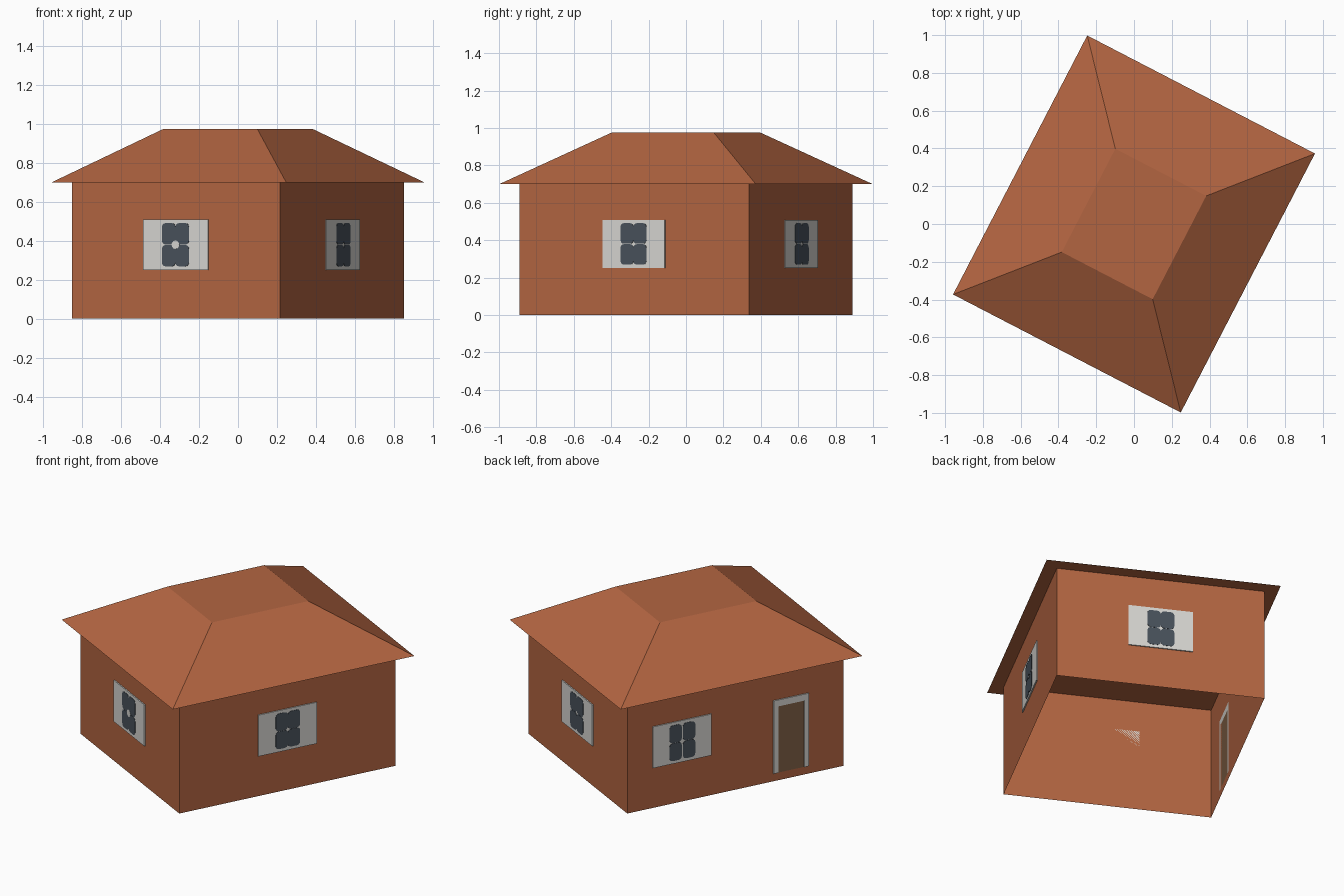
import bpy, bmesh, math
from mathutils import Matrix, Vector

cube = bpy.data.objects.get("Cube")
if cube:
    bpy.data.objects.remove(cube, do_unlink=True)

TURN = Matrix.Rotation(math.radians(-27.4), 4, 'Z')   # house stands turned on its plot
HALF_W, HALF_L, EAVE, TOP = 0.602, 0.69, 0.70, 0.975


def material(name, rgb):
    m = bpy.data.materials.new(name)
    m.use_nodes = True
    m.diffuse_color = (*rgb, 1)
    bsdf = m.node_tree.nodes["Principled BSDF"]
    bsdf.inputs["Base Color"].default_value = (*rgb, 1)
    bsdf.inputs["Roughness"].default_value = 0.8
    return m


CLAY = material("terracotta", (0.45, 0.13, 0.053))
WHITE = material("off_white", (0.68, 0.67, 0.64))
GLASS = material("slate_glass", (0.065, 0.083, 0.105))
WOOD = material("brown_wood", (0.21, 0.115, 0.06))


def finish(bm, name, mat, matrix):
    bmesh.ops.recalc_face_normals(bm, faces=bm.faces[:])
    mesh = bpy.data.meshes.new(name)
    bm.to_mesh(mesh)
    bm.free()
    mesh.materials.append(mat)
    ob = bpy.data.objects.new(name, mesh)
    bpy.context.collection.objects.link(ob)
    ob.matrix_world = matrix
    return ob


def frustum(name, low, high, z0, z1, caps):
    """Four-sided body between two rectangles, open or capped."""
    bm = bmesh.new()
    rings = [[bm.verts.new((sx * w, sy * l, z))
              for sx, sy in ((-1, -1), (1, -1), (1, 1), (-1, 1))]
             for (w, l), z in ((low, z0), (high, z1))]
    for i in range(4):
        j = (i + 1) % 4
        bm.faces.new((rings[0][i], rings[0][j], rings[1][j], rings[1][i]))
    if caps:
        for ring in rings:
            bm.faces.new(ring)
    return finish(bm, name, CLAY, TURN)


def plate(name, outlines, mat, side, near, far):
    """Thin plates on a wall; outlines are (along, height) polygons."""
    dist = HALF_W if side % 2 else HALF_L
    bm = bmesh.new()
    for outline in outlines:
        face = bm.faces.new([bm.verts.new((s, -dist - near, z)) for s, z in outline])
        out = bmesh.ops.extrude_face_region(bm, geom=[face])
        moved = [v for v in out["geom"] if isinstance(v, bmesh.types.BMVert)]
        bmesh.ops.translate(bm, verts=moved, vec=Vector((0, near - far, 0)))
    return finish(bm, name, mat, TURN @ Matrix.Rotation(side * math.pi / 2, 4, 'Z'))


def rect(s, z, w, h):
    return [(s - w / 2, z - h / 2), (s + w / 2, z - h / 2),
            (s + w / 2, z + h / 2), (s - w / 2, z + h / 2)]


def rounded(s, z, w, h, r):
    """Rectangle with rounded corners."""
    pts = []
    for k, (sx, sz) in enumerate(((1, 1), (-1, 1), (-1, -1), (1, -1))):
        for step in range(4):
            a = (k + step / 3) * math.pi / 2
            pts.append((s + sx * (w / 2 - r) + r * math.cos(a),
                        z + sz * (h / 2 - r) + r * math.sin(a)))
    return pts


def window(label, side, s, gap=0.0):
    z = 0.38
    plate(label + "_window_frame", [rect(s, z, 0.375, 0.258)], WHITE, side, 0, 0.007)
    panes = [rounded(s + sx * (0.039 + gap), z + sz * 0.056, 0.078, 0.11, 0.02)
             for sx in (-1, 1) for sz in (-1, 1)]
    plate(label + "_window_panes", panes, GLASS, side, 0.007, 0.009)


# Wall shell (open below) and hipped roof with a flat crown and soffit
frustum("walls", (HALF_W, HALF_L), (HALF_W, HALF_L), 0, EAVE, False)
frustum("roof", (0.679, 0.772), (0.271, 0.308), EAVE, TOP, True)

# Windows, one on each wall
window("front", 0, 0)
window("side", 1, 0)
window("back", 2, 0)
window("door_side", 3, -0.342, 0.004)

# Small round boss in the middle of the front window
boss = [(0.022 * math.cos(a * math.pi / 6), 0.38 + 0.022 * math.sin(a * math.pi / 6))
        for a in range(12)]
plate("front_window_boss", [boss], WHITE, 0, 0.007, 0.0095)

# Door with a three-sided surround
S, SILL, HEAD = 0.355, 0.05, 0.505
surround = [(S - 0.113, SILL), (S - 0.083, SILL), (S - 0.083, 0.465), (S + 0.083, 0.465),
            (S + 0.083, SILL), (S + 0.113, SILL), (S + 0.113, HEAD), (S - 0.113, HEAD)]
plate("door_surround", [surround], WHITE, 3, 0, 0.008)
plate("door", [rect(S, (SILL + 0.465) / 2, 0.166, 0.465 - SILL)], WOOD, 3, 0, 0.005)
